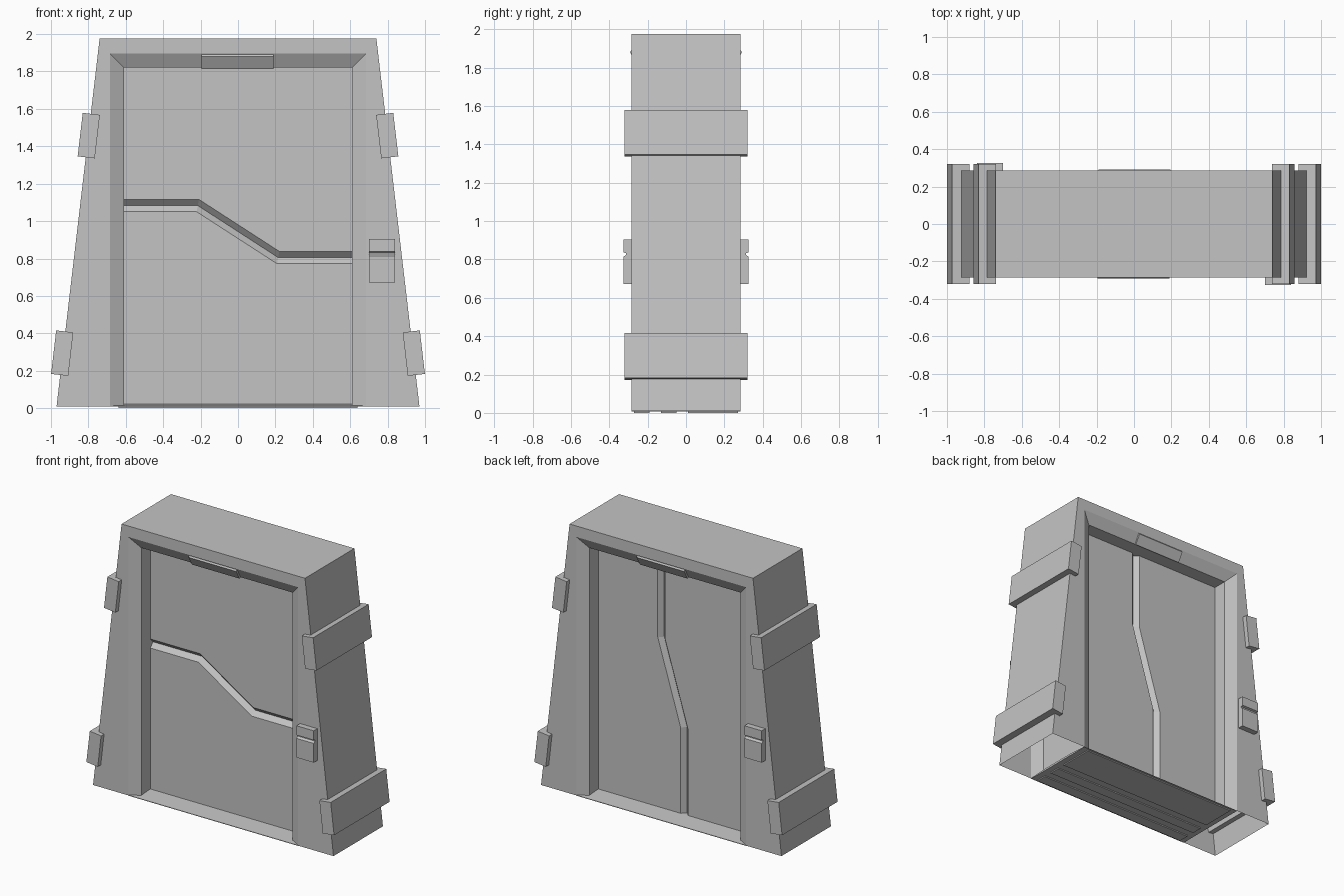
import bpy, bmesh, math
from mathutils import Matrix

if "Cube" in bpy.data.objects:
    bpy.data.objects.remove(bpy.data.objects["Cube"])

grey = bpy.data.materials.new("plain_grey")
grey.use_nodes = True
grey.diffuse_color = (0.55, 0.55, 0.55, 1)
bsdf = next(n for n in grey.node_tree.nodes if n.type == "BSDF_PRINCIPLED")
bsdf.inputs["Base Color"].default_value = grey.diffuse_color

BACK = Matrix.Rotation(math.pi, 4, "Z")


def finish(name, bm, turn=None, recalc=True):
    """Turn a bmesh into a named flat-shaded object."""
    if recalc:
        bmesh.ops.recalc_face_normals(bm, faces=bm.faces)
    if turn:
        bm.transform(turn)
    mesh = bpy.data.meshes.new(name)
    bm.to_mesh(mesh)
    bm.free()
    mesh.materials.append(grey)
    obj = bpy.data.objects.new(name, mesh)
    bpy.context.scene.collection.objects.link(obj)
    return obj


def prism(name, profile, x0, x1, turn=None):
    """Extrude a (y, z) profile along x."""
    bm = bmesh.new()
    face = bm.faces.new([bm.verts.new((x0, y, z)) for y, z in profile])
    new = bmesh.ops.extrude_face_region(bm, geom=[face])["geom"]
    moved = [v for v in new if isinstance(v, bmesh.types.BMVert)]
    bmesh.ops.translate(bm, verts=moved, vec=(x1 - x0, 0, 0))
    return finish(name, bm, turn)


def rect(y0, y1, z0, z1):
    return [(y0, z0), (y1, z0), (y1, z1), (y0, z1)]


def sheet(name, rows, turn=None):
    """Join rows of points into a sheet facing the front."""
    bm = bmesh.new()
    grid = [[bm.verts.new(p) for p in row] for row in rows]
    for a, b in zip(grid, grid[1:]):
        for i in range(len(a) - 1):
            bm.faces.new((a[i], a[i + 1], b[i + 1], b[i]))
    bm.normal_update()
    for f in bm.faces:
        if f.normal.y > 0:
            f.normal_flip()
    return finish(name, bm, turn, recalc=False)


# Frame: arch-shaped loops bridged in a ring, left open underneath
def arch(foot, head, top, y):
    return [(-foot, y, .01), (-head, y, top), (head, y, top), (foot, y, .01)]


half = [(.97, .74, 1.975, -.285), (.685, .685, 1.895, -.285), (.61, .61, 1.82, -.243)]
ring = half + [(f, h, t, -y) for f, h, t, y in reversed(half)]
bm = bmesh.new()
loops = [[bm.verts.new(p) for p in arch(*r)] for r in ring]
for k, a in enumerate(loops):
    b = loops[(k + 1) % len(loops)]
    for i in range(3):
        bm.faces.new((a[i], a[i + 1], b[i + 1], b[i]))
finish("door_frame", bm)

# Door core and the two grooved door faces
FACE, DEEP = -.14, -.108
W, LOW, HIGH = .61, .02, 1.82
prism("door_core", rect(-.105, .105, LOW, HIGH), -W, W)

seam = [(-W, 1.083), (-.215, 1.083), (.215, .805), (W, .805)]
sheet("front_door", [
    [(x, FACE, HIGH) for x, z in seam],
    [(x + (.006 if abs(x) < W else 0), FACE, z + .033) for x, z in seam],
    [(x, DEEP, z) for x, z in seam],
    [(x - (.006 if abs(x) < W else 0), FACE, z - .033) for x, z in seam],
    [(x, FACE, LOW) for x, z in seam]])

seam = [(-.1, HIGH), (-.1, 1.257), (.085, .648), (.085, LOW)]
sheet("back_door", [
    [(-W, FACE, z) for x, z in seam],
    [(x - .03, FACE, z) for x, z in seam],
    [(x, DEEP, z) for x, z in seam],
    [(x + .03, FACE, z) for x, z in seam],
    [(W, FACE, z) for x, z in seam]], BACK)

# Threshold with rails beneath
prism("threshold", [(-.285, .008), (-.285, .012), (-.14, .022), (.14, .022),
                    (.285, .012), (.285, .008)], -.685, .685)
for i, (y0, y1) in enumerate([(-.27, -.19), (-.13, -.05), (.01, .27)]):
    prism(f"threshold_rail_{i + 1}", rect(y0, y1, 0, .009), -.64, .64)

# Clamps following the sloping sides
tilt = math.atan2(.23, 1.965)
for side, sx in (("left", 1), ("right", -1)):
    for level, x, z in (("lower", .94, .294), ("upper", .798, 1.457)):
        place = Matrix.Translation((sx * x, 0, z)) @ Matrix.Rotation(-sx * tilt, 4, "Y")
        prism(f"{side}_{level}_clamp", rect(-.32, .32, -.117, .117), -.046, .046, place)

# Door control and lintel plate on both faces
for where, turn in (("front", None), ("back", BACK)):
    prism(f"{where}_control", [(-.27, .673), (-.327, .673), (-.327, .813), (-.312, .824),
                               (-.312, .832), (-.327, .837), (-.327, .905), (-.27, .905)],
          .70, .84, turn)
    prism(f"{where}_lintel_plate", [(-.27, 1.893), (-.284, 1.89), (-.292, 1.88),
                                    (-.253, 1.813), (-.235, 1.82)], -.195, .19, turn)
